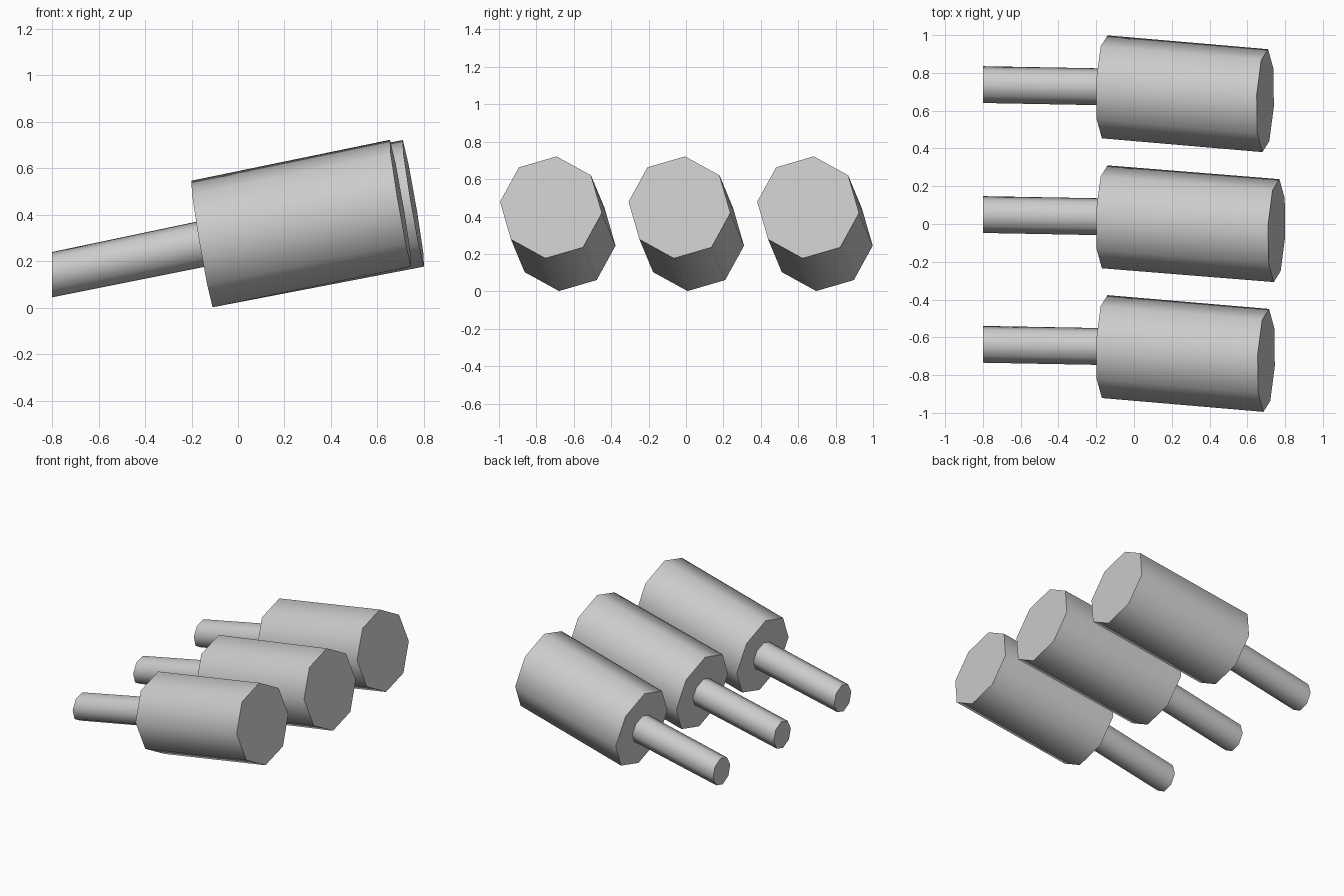
import bpy, bmesh, math

if "Cube" in bpy.data.objects:
    bpy.data.objects.remove(bpy.data.objects["Cube"])

SIDES = 8
TURN = math.radians(-6.3)      # roll of the octagon sections
TILT_Y, TILT_Z = 0.036, -0.171  # lean of the head's end faces


def ring(bm, centre, radius, tilted):
    """Octagonal section, upright or leaning with the head."""
    verts = []
    for i in range(SIDES):
        a = TURN + 2 * math.pi * i / SIDES
        dy, dz = radius * math.cos(a), radius * math.sin(a)
        dx = TILT_Y * dy + TILT_Z * dz if tilted else 0
        verts.append(bm.verts.new((centre[0] + dx, centre[1] + dy, centre[2] + dz)))
    return verts


def tapered_peg(name, y, front_x):
    bm = bmesh.new()
    # thin handle, step out at the shoulder, thick head
    rings = [
        ring(bm, (-0.80, y + 0.050, 0.142), 0.098, False),
        ring(bm, (-0.155, y + 0.038, 0.274), 0.098, True),
        ring(bm, (-0.155, y + 0.038, 0.274), 0.274, True),
        ring(bm, (front_x, y - 0.035, 0.449), 0.274, True),
    ]
    for a, b in zip(rings, rings[1:]):
        for i in range(SIDES):
            j = (i + 1) % SIDES
            bm.faces.new((a[i], a[j], b[j], b[i]))
    # end caps
    bm.faces.new(rings[0])
    bm.faces.new(rings[-1])
    bmesh.ops.recalc_face_normals(bm, faces=bm.faces[:])
    mesh = bpy.data.meshes.new(name)
    bm.to_mesh(mesh)
    bm.free()
    obj = bpy.data.objects.new(name, mesh)
    bpy.context.collection.objects.link(obj)
    bpy.ops.object.select_all(action='DESELECT')
    obj.select_set(True)
    bpy.context.view_layer.objects.active = obj
    bpy.ops.object.shade_smooth_by_angle(angle=math.radians(60))


# three pegs side by side, the middle one slightly longer
tapered_peg("front_peg", -0.687, 0.70)
tapered_peg("middle_peg", 0.0, 0.755)
tapered_peg("back_peg", 0.688, 0.695)
